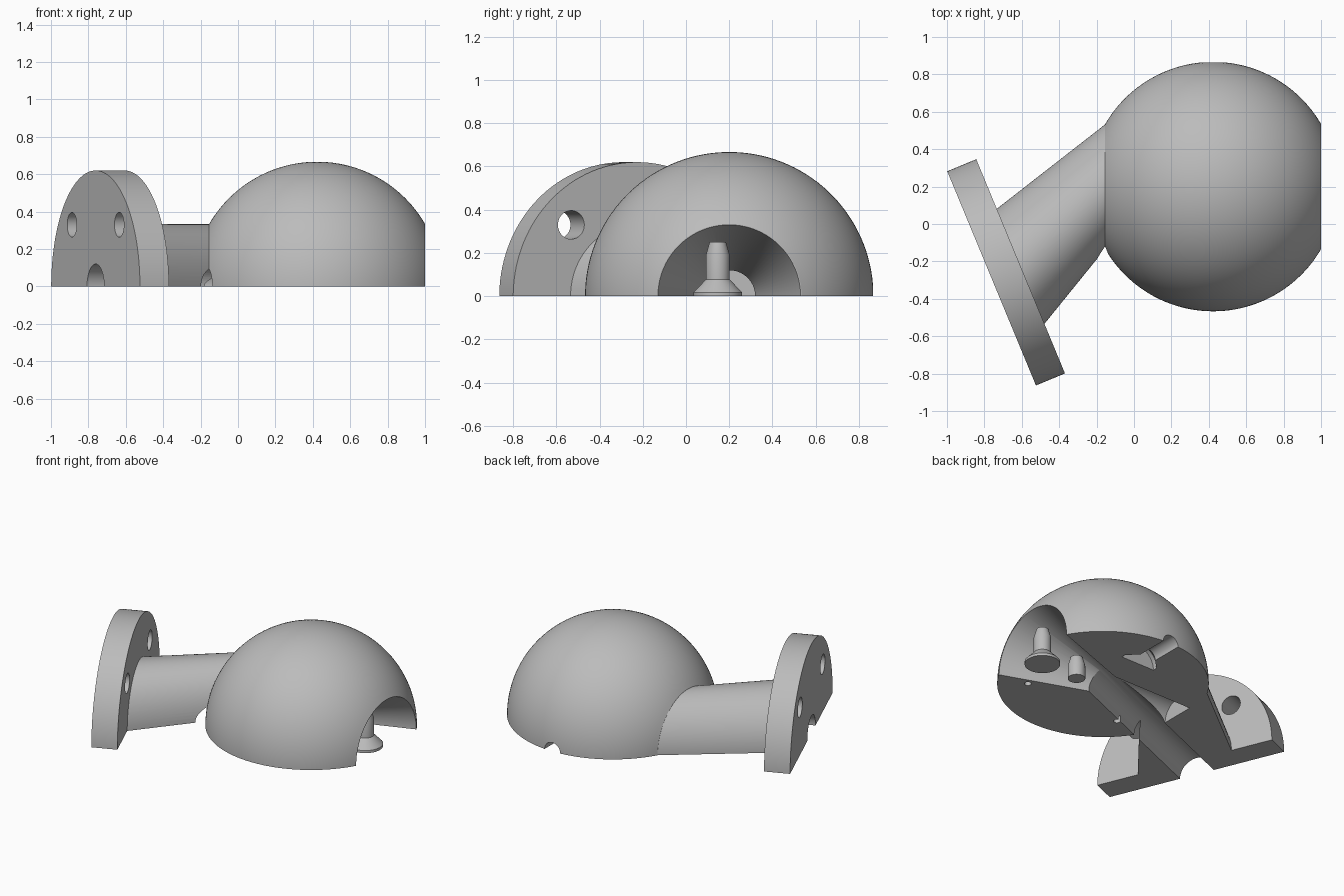
import bpy, bmesh, math
from mathutils import Vector, Matrix

cube = bpy.data.objects.get("Cube")
if cube:
    bpy.data.objects.remove(cube, do_unlink=True)

CENTRE = Vector((0.423, 0.2, 0))      # middle of the ball
R, RIM, FLAT = 0.667, 0.333, 0.577    # ball radius, port radius, port distance
BORE = 0.12
X, Y, Z = Vector((1, 0, 0)), Vector((0, 1, 0)), Vector((0, 0, 1))
TILT = math.radians(22.5)
OUT = Vector((-math.cos(TILT), -math.sin(TILT), 0))   # from the ball to the flange
SIDE = Vector((OUT.y, -OUT.x, 0))

grey = bpy.data.materials.new("plain_grey")
grey.use_nodes = True
colour = (0.5, 0.5, 0.5, 1)
grey.diffuse_color = colour
grey.node_tree.nodes["Principled BSDF"].inputs["Base Color"].default_value = colour


def skin(name, rings):
    """Closed body through a list of point rings."""
    bm = bmesh.new()
    loops = [[bm.verts.new(p) for p in ring] for ring in rings]
    n = len(loops[0])
    for a, b in zip(loops, loops[1:]):
        for i in range(n):
            j = (i + 1) % n
            bm.faces.new((a[i], a[j], b[j], b[i]))
    bm.faces.new(loops[0][::-1])
    bm.faces.new(loops[-1])
    bmesh.ops.recalc_face_normals(bm, faces=bm.faces)
    mesh = bpy.data.meshes.new(name)
    bm.to_mesh(mesh)
    bm.free()
    mesh.materials.append(grey)
    obj = bpy.data.objects.new(name, mesh)
    bpy.context.collection.objects.link(obj)
    return obj


def ring(centre, u, v, radius, n):
    turn = [2 * math.pi * (i + 0.5) / n for i in range(n)]
    return [centre + radius * (math.cos(t) * u + math.sin(t) * v) for t in turn]


def lathe(name, profile, origin, axis, n=64):
    """Turn (radius, distance) pairs around an axis."""
    u = Z.cross(axis) if abs(axis.z) < 0.9 else X
    v = axis.cross(u)
    return skin(name, [ring(origin + axis * h, u, v, r, n) for r, h in profile])


def combine(body, tool, operation):
    mod = body.modifiers.new(operation, "BOOLEAN")
    mod.operation, mod.solver, mod.object = operation, "EXACT", tool
    bpy.context.view_layer.objects.active = body
    bpy.ops.object.modifier_apply(modifier=mod.name)
    bpy.data.objects.remove(tool, do_unlink=True)


def smooth(obj):
    bpy.ops.object.select_all(action="DESELECT")
    obj.select_set(True)
    bpy.context.view_layer.objects.active = obj
    bpy.ops.object.shade_smooth_by_angle(angle=math.radians(25))


# Ball with a flat port on both x sides
reach = math.acos(FLAT / R)
steps = 48
angles = [reach + (math.pi - 2 * reach) * i / steps for i in range(steps + 1)]
body = lathe("ball_joint_half",
             [(R * math.sin(a), -R * math.cos(a)) for a in angles], CENTRE, X, 128)

# Neck blending from the ball port to the tilted flange
neck = skin("neck", [
    ring(CENTRE - X * 0.35, Y, Z, 0.3, 96),
    ring(CENTRE - X * FLAT, Y, Z, RIM, 96),
    ring(CENTRE + OUT * 1.114, SIDE, Z, RIM, 96),
    ring(CENTRE + OUT * 1.16, SIDE, Z, RIM, 96)])
combine(body, neck, "UNION")
flange = lathe("flange", [(0.62, 1.114), (0.62, 1.282)], CENTRE, OUT, 128)
combine(body, flange, "UNION")

# Funnel with straight bore, and tilted bore through the flange
slope = (RIM - 0.003 - BORE) / FLAT
funnel = lathe("funnel_cut", [(BORE, -0.612), (BORE, 0), (BORE + slope * 0.7, 0.7)],
               CENTRE, X, 96)
combine(body, funnel, "DIFFERENCE")
combine(body, lathe("bore_cut", [(BORE, 0), (BORE, 1.5)], CENTRE, OUT), "DIFFERENCE")

# Bolt holes in the flange
for s in (-1, 1):
    spot = CENTRE + SIDE * 0.33 * s + Z * 0.33
    combine(body, lathe("bolt_cut", [(0.066, 1.0), (0.066, 1.4)], spot, OUT, 48), "DIFFERENCE")

# Socket for the flared pin, lying in the split face
socket = lathe("socket_cut", [(0.13, 0.34), (0.13, 0.37), (0.06, 0.44), (0.06, 0.8)],
               CENTRE, Y, 48)
combine(body, socket, "DIFFERENCE")

# Small alignment holes in the split face
for s in (-1, 1):
    spot = CENTRE + Vector((0.366 * s, -0.3, 0))
    combine(body, lathe("dowel_cut", [(0.022, -0.1), (0.022, 0.06)], spot, Z, 24), "DIFFERENCE")

# Keep only the upper half
below = lathe("lower_half_cut", [(3, -2), (3, 0)], Vector(), Z, 4)
combine(body, below, "DIFFERENCE")
smooth(body)

# Loose pins standing inside the funnel
flared = lathe("flared_pin", [(0.112, 0), (0.112, 0.018), (0.055, 0.078), (0.055, 0.19),
                              (0.038, 0.25)], Vector((0.877, 0.147, 0)), Z, 48)
plain = lathe("plain_pin", [(0.055, 0), (0.055, 0.09), (0.038, 0.15)],
              Vector((0.596, 0.147, 0)), Z, 48)
for pin in (flared, plain):
    smooth(pin)
